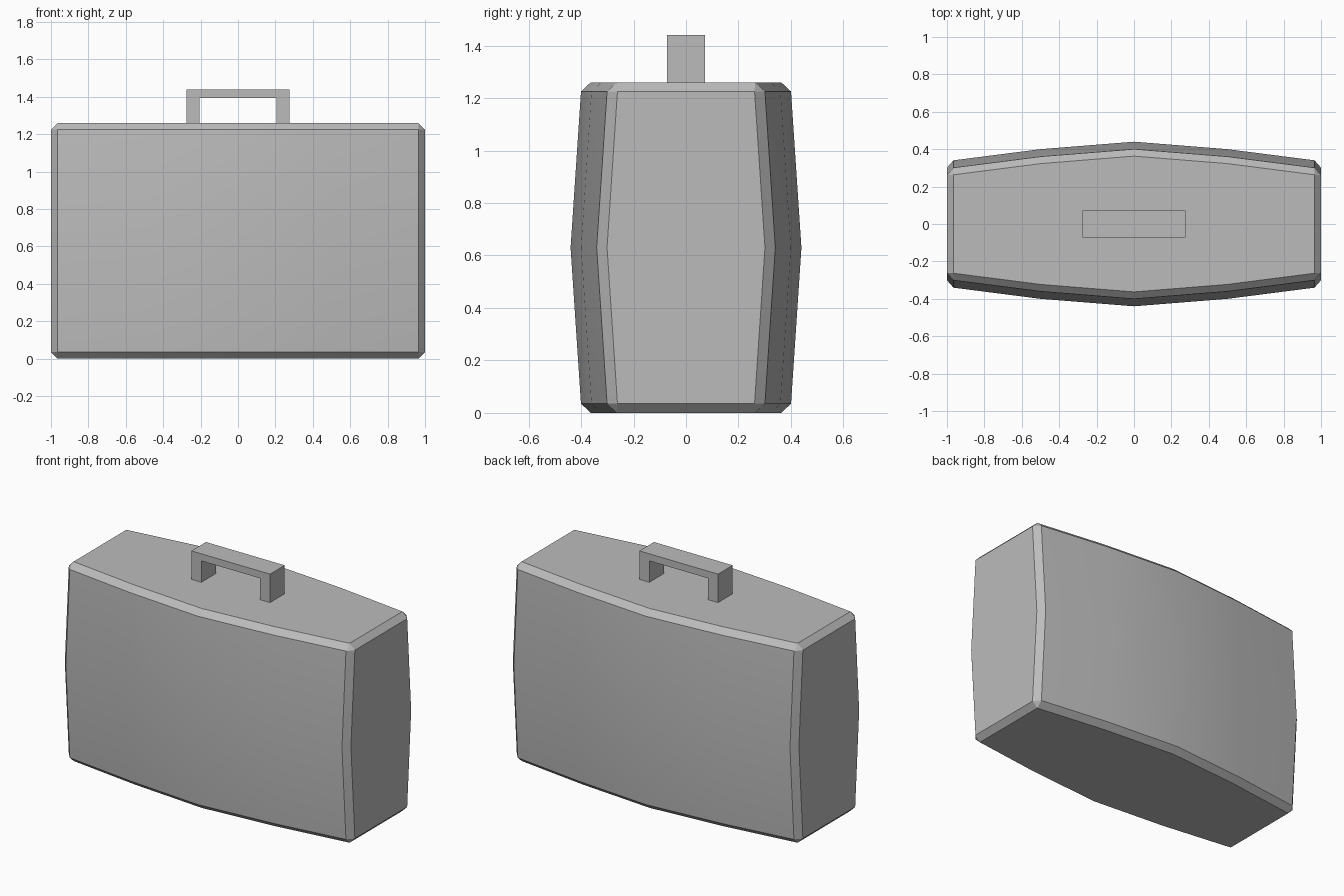
import bpy
import bmesh
from math import radians

default_cube = bpy.data.objects.get("Cube")
if default_cube:
    bpy.data.objects.remove(default_cube, do_unlink=True)

grey = bpy.data.materials.new("plain_grey")
colour = (0.5, 0.5, 0.5, 1)
grey.diffuse_color = colour
grey.use_nodes = True
grey.node_tree.nodes["Principled BSDF"].inputs["Base Color"].default_value = colour

HEIGHT = 1.26
MIDDLE = HEIGHT / 2
CHAMFER = 0.035


def finish(name, bm):
    bmesh.ops.recalc_face_normals(bm, faces=bm.faces)
    mesh = bpy.data.meshes.new(name)
    bm.to_mesh(mesh)
    bm.free()
    mesh.materials.append(grey)
    obj = bpy.data.objects.new(name, mesh)
    bpy.context.collection.objects.link(obj)
    return obj


def cut(bm, point, normal):
    bmesh.ops.bisect_plane(bm, geom=bm.verts[:] + bm.edges[:] + bm.faces[:],
                           plane_co=point, plane_no=normal)


# Case: a box cut into panels, bulged front and back, then chamfered
bm = bmesh.new()
bmesh.ops.create_cube(bm, size=2)
for v in bm.verts:
    v.co.z = (v.co.z + 1) * MIDDLE
for x in (-0.5, 0, 0.5):
    cut(bm, (x, 0, 0), (1, 0, 0))
cut(bm, (0, 0, MIDDLE), (0, 0, 1))

half_depth = {0: 0.44, 0.5: 0.40, 1: 0.336}
for v in bm.verts:
    depth = half_depth[round(abs(v.co.x), 1)]
    depth -= 0.042 * abs(v.co.z - MIDDLE) / MIDDLE
    v.co.y = depth if v.co.y > 0 else -depth

bmesh.ops.recalc_face_normals(bm, faces=bm.faces)
rim = [e for e in bm.edges if e.calc_face_angle(0) > radians(45)]
bmesh.ops.bevel(bm, geom=rim, offset=CHAMFER, segments=1, affect='EDGES')
case = finish("case", bm)
bpy.context.view_layer.objects.active = case
case.select_set(True)
bpy.ops.object.shade_smooth_by_angle(angle=radians(30))
case.select_set(False)

# Handle: an upside-down U profile pushed through its depth
outer, inner, top, under, half_width = 0.275, 0.205, 1.44, 1.395, 0.073
side = [(outer, HEIGHT), (outer, top)]
gap = [(inner, under), (inner, HEIGHT)]
profile = ([(-x, z) for x, z in side] + side[::-1] + gap[::-1]
           + [(-x, z) for x, z in gap])
bm = bmesh.new()
face = bm.faces.new([bm.verts.new((x, -half_width, z)) for x, z in profile])
result = bmesh.ops.extrude_face_region(bm, geom=[face], use_keep_orig=True)
moved = [g for g in result["geom"] if isinstance(g, bmesh.types.BMVert)]
bmesh.ops.translate(bm, verts=moved, vec=(0, 2 * half_width, 0))
finish("handle", bm)
